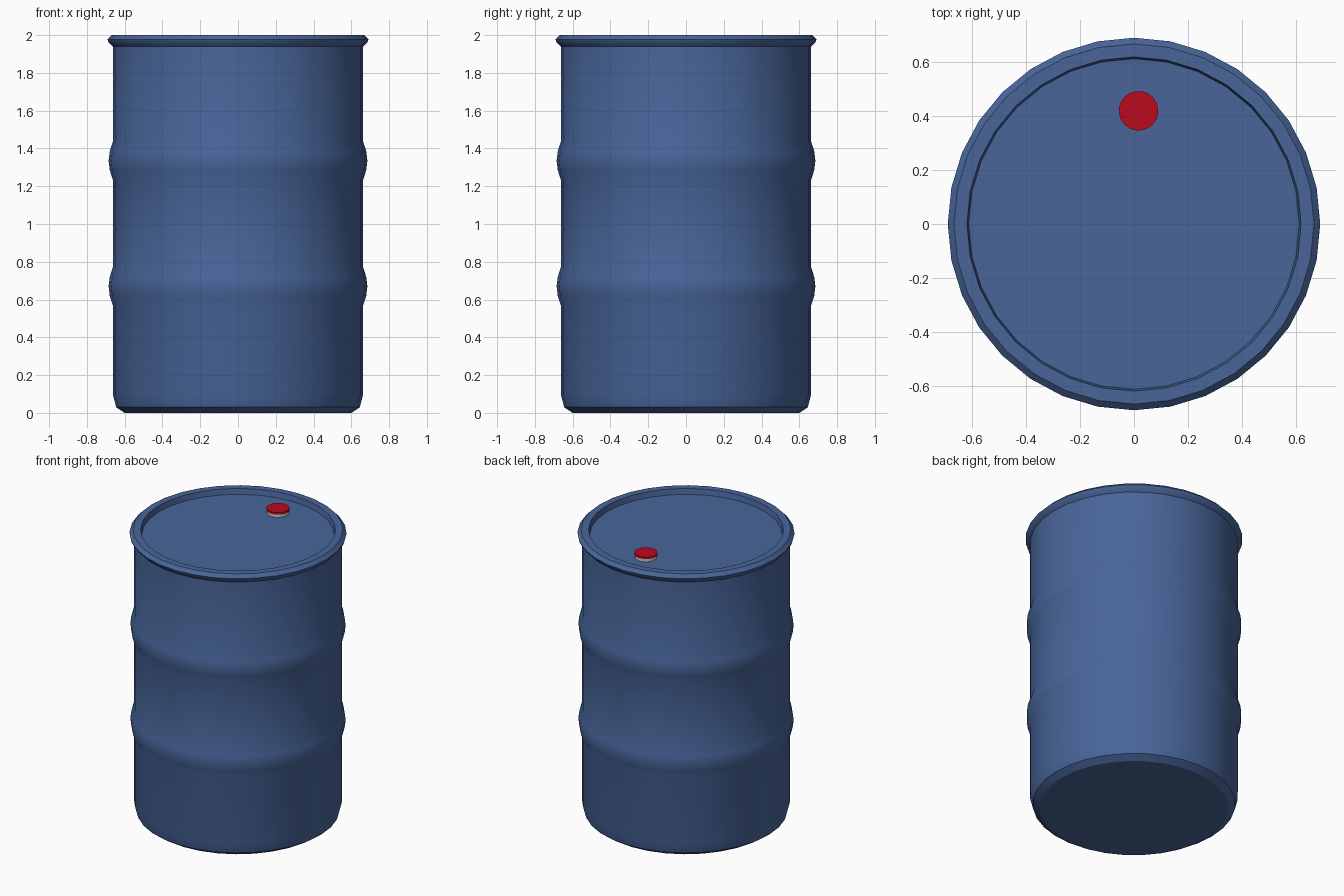
import bpy, bmesh
from math import cos, sin, pi, radians

if "Cube" in bpy.data.objects:
    bpy.data.objects.remove(bpy.data.objects["Cube"])


def material(name, color):
    m = bpy.data.materials.new(name)
    m.diffuse_color = (*color, 1)
    m.use_nodes = True
    m.node_tree.nodes["Principled BSDF"].inputs["Base Color"].default_value = m.diffuse_color
    return m


def lathe(name, profile, sides, mat, center=(0, 0)):
    """Revolve (radius, z) points around z and cap both ends."""
    bm = bmesh.new()
    rings = [[bm.verts.new((r * cos(2 * pi * i / sides), r * sin(2 * pi * i / sides), z))
              for i in range(sides)] for r, z in profile]
    for a, b in zip(rings, rings[1:]):
        for i in range(sides):
            j = (i + 1) % sides
            bm.faces.new((a[i], a[j], b[j], b[i]))
    bm.faces.new(rings[0][::-1])
    bm.faces.new(rings[-1])
    mesh = bpy.data.meshes.new(name)
    bm.to_mesh(mesh)
    bm.free()
    obj = bpy.data.objects.new(name, mesh)
    obj.location = (*center, 0)
    bpy.context.collection.objects.link(obj)
    if mat:
        mesh.materials.append(mat)
    bpy.ops.object.select_all(action='DESELECT')
    obj.select_set(True)
    bpy.context.view_layer.objects.active = obj
    bpy.ops.object.shade_smooth_by_angle(angle=radians(32))
    return obj


blue = material("blue_paint", (0.065, 0.13, 0.32))
red = material("red_plastic", (0.5, 0.003, 0.012))

# Drum: bevelled foot, two rolled ribs, flared rim and recessed lid
profile = [(0.60, 0), (0.645, 0.03), (0.663, 0.10)]
for zc in (0.67, 1.335):
    profile += [(0.663, zc - 0.10), (0.679, zc - 0.05), (0.685, zc),
                (0.679, zc + 0.05), (0.663, zc + 0.10)]
profile += [(0.663, 1.94), (0.686, 1.963), (0.691, 1.977), (0.668, 2.0),
            (0.62, 2.0), (0.613, 1.962)]
lathe("drum", profile, 32, blue)

# Filler bung: plain collar under a red cap
lathe("bung_collar", [(0.07, 1.96), (0.07, 1.985)], 32, None, (0.017, 0.42))
lathe("bung_cap", [(0.073, 1.983), (0.073, 1.997)], 32, red, (0.017, 0.42))
